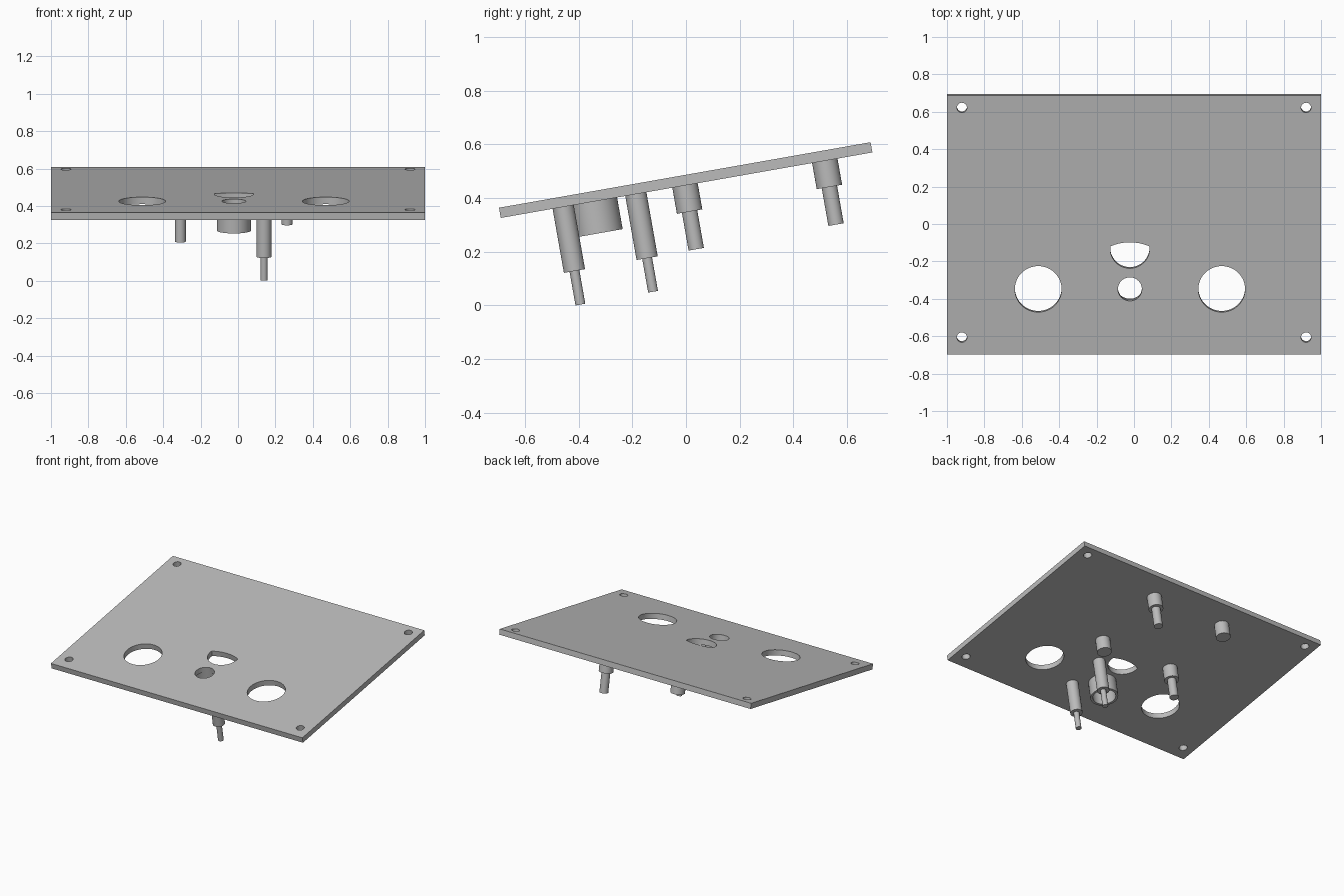
import bpy, bmesh, math
from mathutils import Matrix

if "Cube" in bpy.data.objects:
    bpy.data.objects.remove(bpy.data.objects["Cube"])

# Everything is modelled flat (plate top at w = 0) and then tilted 10 degrees
TILT = Matrix.Translation((0, -0.0045, 0.4862)) @ Matrix.Rotation(math.radians(10), 4, 'X')
THICK = 0.0386

grey = bpy.data.materials.new("plain_grey")
grey.diffuse_color = (0.5, 0.5, 0.5, 1)
grey.use_nodes = True
grey.node_tree.nodes["Principled BSDF"].inputs["Base Color"].default_value = grey.diffuse_color


def finish(name, mesh):
    obj = bpy.data.objects.new(name, mesh)
    bpy.context.collection.objects.link(obj)
    mesh.materials.clear()
    mesh.materials.append(grey)
    obj.matrix_world = TILT
    bpy.ops.object.select_all(action='DESELECT')
    obj.select_set(True)
    bpy.context.view_layer.objects.active = obj
    bpy.ops.object.shade_smooth_by_angle(angle=math.radians(30))
    return obj


def arc(cx, cy, r, a0, a1, n):
    return [(cx + r * math.cos(a0 + (a1 - a0) * i / n),
             cy + r * math.sin(a0 + (a1 - a0) * i / n)) for i in range(n)]


def circle(cx, cy, r, n=48):
    return arc(cx, cy, r, 0, 2 * math.pi, n)


def extruded(name, loops, w_top, w_bottom):
    """Flat outline with holes, extruded between two heights."""
    cu = bpy.data.curves.new(name, 'CURVE')
    cu.dimensions = '2D'
    cu.fill_mode = 'BOTH'
    cu.extrude = (w_top - w_bottom) / 2
    for pts in loops:
        sp = cu.splines.new('POLY')
        sp.points.add(len(pts) - 1)
        for p, (x, y) in zip(sp.points, pts):
            p.co = (x, y, 0, 1)
        sp.use_cyclic_u = True
    tmp = bpy.data.objects.new(name + "_outline", cu)
    bpy.context.collection.objects.link(tmp)
    dg = bpy.context.evaluated_depsgraph_get()
    mesh = bpy.data.meshes.new_from_object(tmp.evaluated_get(dg))
    bpy.data.objects.remove(tmp)
    bm = bmesh.new()
    bm.from_mesh(mesh)
    bmesh.ops.remove_doubles(bm, verts=bm.verts, dist=1e-5)
    bmesh.ops.recalc_face_normals(bm, faces=bm.faces)
    bmesh.ops.translate(bm, verts=bm.verts, vec=(0, 0, (w_top + w_bottom) / 2))
    bm.to_mesh(mesh)
    bm.free()
    return finish(name, mesh)


def post(name, x, v, steps, n=32):
    """Stepped round post; steps are (radius, depth of lower end)."""
    profile, w = [], -THICK + 0.002
    for r, end in steps:
        profile += [(r, w), (r, end)]
        w = end
    bm = bmesh.new()
    rings = [[bm.verts.new((px, py, w)) for px, py in circle(x, v, r, n)] for r, w in profile]
    for a, b in zip(rings, rings[1:]):
        for i in range(n):
            j = (i + 1) % n
            bm.faces.new((a[i], a[j], b[j], b[i]))
    bm.faces.new(rings[0])
    bm.faces.new(rings[-1])
    bmesh.ops.recalc_face_normals(bm, faces=bm.faces)
    mesh = bpy.data.meshes.new(name)
    bm.to_mesh(mesh)
    bm.free()
    return finish(name, mesh)


# Plate: outline, screw holes, two large holes, small hole and half-moon hole
outline = [(-1, -0.703), (1, -0.703), (1, 0.703), (-1, 0.703)]
screws = [circle(sx * 0.92, v, 0.027, 24) for sx in (-1, 1) for v in (-0.611, 0.636)]
large = [circle(x, -0.349, 0.125, 64) for x in (-0.512, 0.469)]
CX = -0.022
lift = math.radians(7.7)
half, base = 0.105 * math.cos(lift), -0.131 + 0.105 * math.sin(lift)
rise = 0.022
R = (half ** 2 + rise ** 2) / (2 * rise)
sweep = math.asin(half / R)
moon = (arc(CX, -0.131, 0.105, math.pi - lift, 2 * math.pi + lift, 36)
        + arc(CX, base + rise - R, R, math.pi / 2 - sweep, math.pi / 2 + sweep, 16))
extruded("plate", [outline, *screws, *large, circle(CX, -0.349, 0.064), moon], 0, -THICK)

# Open collar under the small hole
extruded("hole_collar", [circle(CX, -0.354, 0.091), circle(CX, -0.354, 0.075)],
         -THICK + 0.002, -0.1585)

# Long pins
for i, v in enumerate((-0.467, -0.192)):
    post(f"long_pin_{i + 1}", 0.139, v, [(0.04, -0.281), (0.0185, -0.408)])

# Standoffs on a rectangle: one diagonal pair carries pegs
for x, v, peg in ((-0.308, -0.006, True), (0.262, 0.523, True),
                  (0.262, -0.006, False), (-0.308, 0.523, False)):
    steps = [(0.048, -0.1375)] + ([(0.029, -0.28)] if peg else [])
    post("pegged_standoff" if peg else "short_standoff", x, v, steps)
